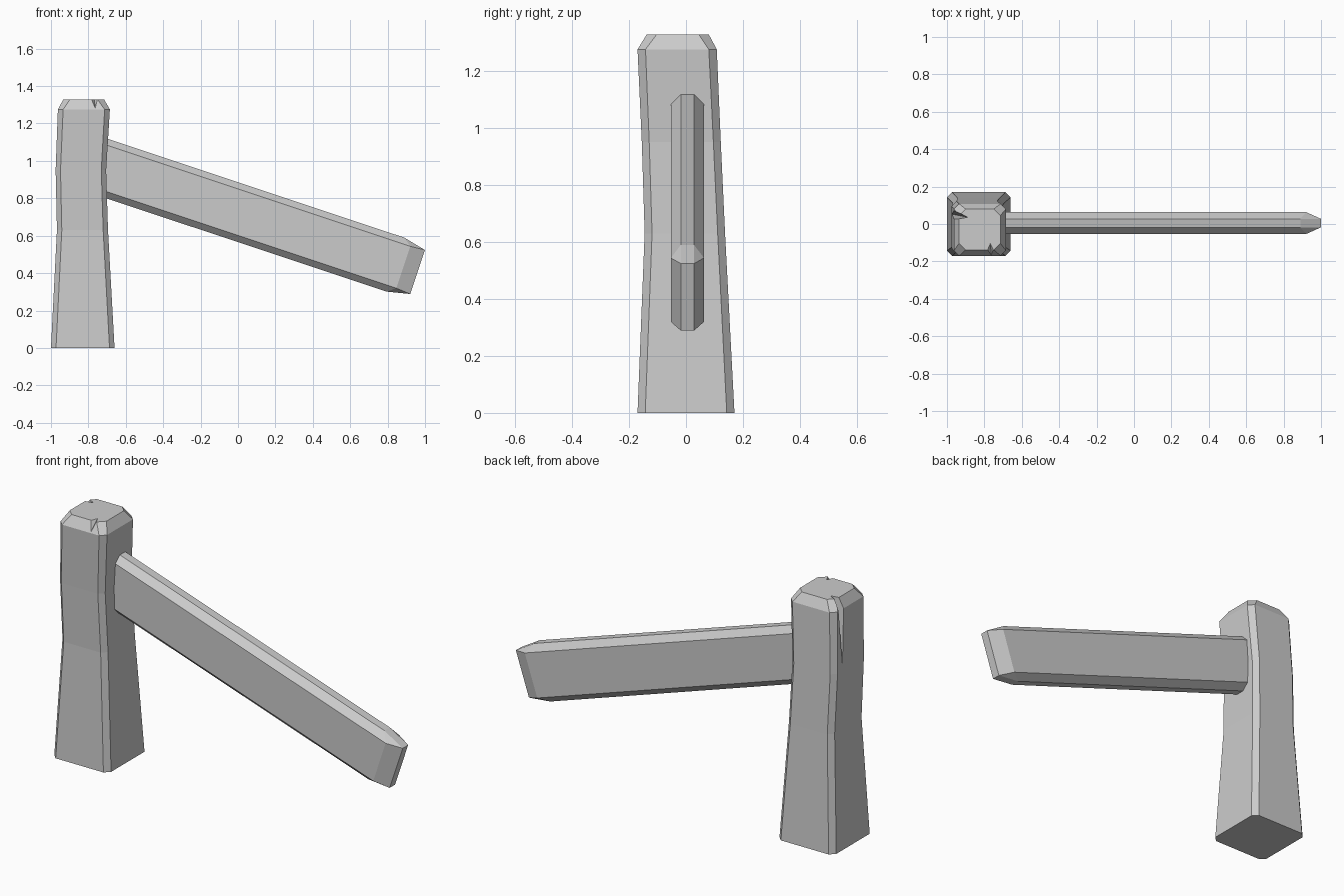
import bpy, bmesh, math
from mathutils import Vector

if "Cube" in bpy.data.objects:
    bpy.data.objects.remove(bpy.data.objects["Cube"])


def make_object(name, bm):
    bmesh.ops.recalc_face_normals(bm, faces=bm.faces)
    mesh = bpy.data.meshes.new(name)
    bm.to_mesh(mesh)
    bm.free()
    obj = bpy.data.objects.new(name, mesh)
    bpy.context.collection.objects.link(obj)
    return obj


def hull(name, points):
    bm = bmesh.new()
    for p in points:
        bm.verts.new(p)
    bmesh.ops.convex_hull(bm, input=bm.verts)
    bmesh.ops.dissolve_limit(bm, angle_limit=0.01, verts=bm.verts, edges=bm.edges)
    return make_object(name, bm)


def chamfered_rect(x0, x1, y0, y1, z, c):
    return [(x0 + c, y0, z), (x1 - c, y0, z), (x1, y0 + c, z), (x1, y1 - c, z),
            (x1 - c, y1, z), (x0 + c, y1, z), (x0, y1 - c, z), (x0, y0 + c, z)]


# Post: chamfered square sections, waisted, with a bevelled top
sections = [
    (-1.0, -0.66, -0.17, 0.17, 0.0, 0.027),
    (-0.968, -0.695, -0.145, 0.137, 0.63, 0.026),
    (-0.975, -0.705, -0.155, 0.122, 0.95, 0.026),
    (-0.963, -0.685, -0.17, 0.108, 1.275, 0.028),
    (-0.935, -0.715, -0.138, 0.08, 1.327, 0.035),
]
bm = bmesh.new()
rings = [[bm.verts.new(p) for p in chamfered_rect(*s)] for s in sections]
for a, b in zip(rings, rings[1:]):
    for i in range(8):
        j = (i + 1) % 8
        bm.faces.new((a[i], a[j], b[j], b[i]))
bm.faces.new(rings[0])
bm.faces.new(rings[-1])
post = make_object("post", bm)

# Cracks: a short nick in the front rim and a long split down the left side
cracks = {
    "front_nick_cutter": [(-0.762, -0.185, 1.268), (-0.77, -0.08, 1.345),
                          (-0.815, -0.185, 1.345), (-0.72, -0.185, 1.345)],
    "side_split_cutter": [(-0.985, 0.055, 0.93), (-0.885, 0.035, 1.345),
                          (-1.0, 0.015, 1.345), (-1.0, 0.095, 1.345)],
}
for name, points in cracks.items():
    cutter = hull(name, points)
    cutter.hide_render = True
    mod = post.modifiers.new(name, 'BOOLEAN')
    mod.operation = 'DIFFERENCE'
    mod.solver = 'EXACT'
    mod.object = cutter
    bpy.context.view_layer.objects.active = post
    bpy.ops.object.modifier_apply(modifier=name)
    bpy.data.objects.remove(cutter)

# Sloping rail: octagonal plank with a pointed free end
axis = Vector((0.949, 0, -0.316)).normalized()
up = Vector((0.316, 0, 0.949)).normalized()
tip = Vector((0.96, 0.005, 0.406))
length = 1.81
points = []
for sy in (-1, 1):
    for su in (-1, 1):
        # (distance back from tip, half width, half height)
        for s, w, h in ((0, 0.023, 0.124), (0.08, 0.058, 0.118), (0.125, 0.023, 0.152),
                        (length, 0.058, 0.118), (length, 0.023, 0.152)):
            points.append(tip - axis * s + up * su * h + Vector((0, sy * w, 0)))
hull("sloping_rail", points)
